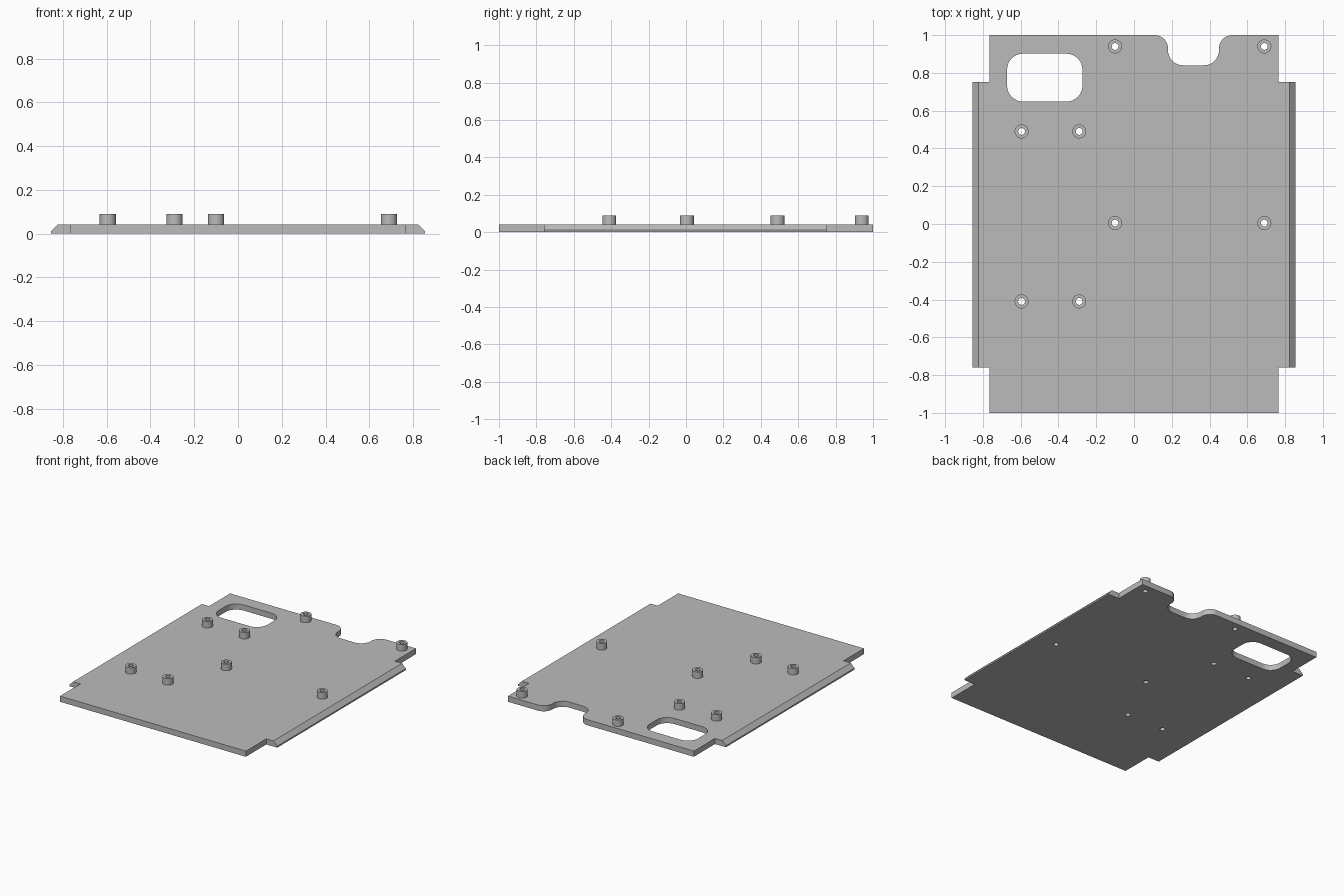
import bpy, bmesh, math
from mathutils import Vector

cube = bpy.data.objects.get("Cube")
if cube:
    bpy.data.objects.remove(cube, do_unlink=True)

grey = bpy.data.materials.new("plain grey")
grey.use_nodes = True
colour = (0.5, 0.5, 0.5, 1)
grey.diffuse_color = colour
grey.node_tree.nodes["Principled BSDF"].inputs["Base Color"].default_value = colour

PLATE_TOP, LIP, POST_TOP = 0.042, 0.011, 0.09
POST_R, HOLE_R = 0.037, 0.018
HALF_W, FLANGE_W, CHAMFER_W = 0.765, 0.855, 0.824
FLANGE_FRONT, FLANGE_BACK = -0.76, 0.752


def circle(x, y, r, n=32):
    return [(x + r * math.cos(2 * math.pi * i / n), y + r * math.sin(2 * math.pi * i / n))
            for i in range(n)]


def rounded(corners, steps=8):
    """Closed loop from right-angled corners (x, y, radius)."""
    pts = []
    for i, (x, y, r) in enumerate(corners):
        p = Vector((x, y))
        if r == 0:
            pts.append((x, y))
            continue
        a = (Vector(corners[i - 1][:2]) - p).normalized() * r
        b = (Vector(corners[(i + 1) % len(corners)][:2]) - p).normalized() * r
        for k in range(steps + 1):
            t = k / steps * math.pi / 2
            q = p + a * (1 - math.sin(t)) + b * (1 - math.cos(t))
            pts.append((q.x, q.y))
    return pts


def extrude_loops(loops, z0, z1):
    """Solid from an outer loop and the holes within it."""
    bm = bmesh.new()
    for loop in loops:
        vs = [bm.verts.new((x, y, z0)) for x, y in loop]
        for i, v in enumerate(vs):
            bm.edges.new((vs[i - 1], v))
    bmesh.ops.triangle_fill(bm, edges=bm.edges[:], use_beauty=True, normal=(0, 0, 1))
    out = bmesh.ops.extrude_face_region(bm, geom=bm.faces[:], use_keep_orig=True)
    for v in out["geom"]:
        if isinstance(v, bmesh.types.BMVert):
            v.co.z = z1
    bmesh.ops.recalc_face_normals(bm, faces=bm.faces[:])
    return bm


def finish(bm, name):
    mesh = bpy.data.meshes.new(name)
    bm.to_mesh(mesh)
    bm.free()
    mesh.materials.append(grey)
    ob = bpy.data.objects.new(name, mesh)
    bpy.context.collection.objects.link(ob)
    bpy.ops.object.select_all(action="DESELECT")
    ob.select_set(True)
    bpy.context.view_layer.objects.active = ob
    bpy.ops.object.shade_smooth_by_angle(angle=math.radians(30))
    return ob


# Standoff positions: two pairs of columns
posts = [(x, y) for x in (-0.1, 0.69) for y in (0.94, 0.005)]
posts += [(x, y) for x in (-0.595, -0.29) for y in (0.49, -0.41)]

# Base plate outline with side flanges and rear notch
outline = rounded([
    (-HALF_W, -1, 0), (HALF_W, -1, 0),
    (HALF_W, FLANGE_FRONT, 0), (FLANGE_W, FLANGE_FRONT, 0),
    (FLANGE_W, FLANGE_BACK, 0), (HALF_W, FLANGE_BACK, 0),
    (HALF_W, 1, 0),
    (0.45, 1, 0.07), (0.45, 0.84, 0.08), (0.18, 0.84, 0.08), (0.18, 1, 0.07),
    (-HALF_W, 1, 0),
    (-HALF_W, FLANGE_BACK, 0), (-FLANGE_W, FLANGE_BACK, 0),
    (-FLANGE_W, FLANGE_FRONT, 0), (-HALF_W, FLANGE_FRONT, 0)])
window = rounded([(x, y, 0.085) for x, y in
                  ((-0.672, 0.648), (-0.273, 0.648), (-0.273, 0.902), (-0.672, 0.902))])
plate = extrude_loops([outline, window] + [circle(x, y, HOLE_R) for x, y in posts], 0, PLATE_TOP)

# Sloped flange edges above a thin lip
bmesh.ops.bisect_plane(plate, geom=plate.verts[:] + plate.edges[:] + plate.faces[:],
                       plane_co=(0, 0, LIP), plane_no=(0, 0, 1))
for v in plate.verts:
    if abs(v.co.x) > CHAMFER_W and v.co.z > PLATE_TOP - 0.001:
        v.co.x = math.copysign(CHAMFER_W, v.co.x)
finish(plate, "base_plate")

# Hollow standoffs
for i, (x, y) in enumerate(posts):
    finish(extrude_loops([circle(x, y, POST_R), circle(x, y, HOLE_R)], PLATE_TOP, POST_TOP),
           f"standoff_{i + 1}")
